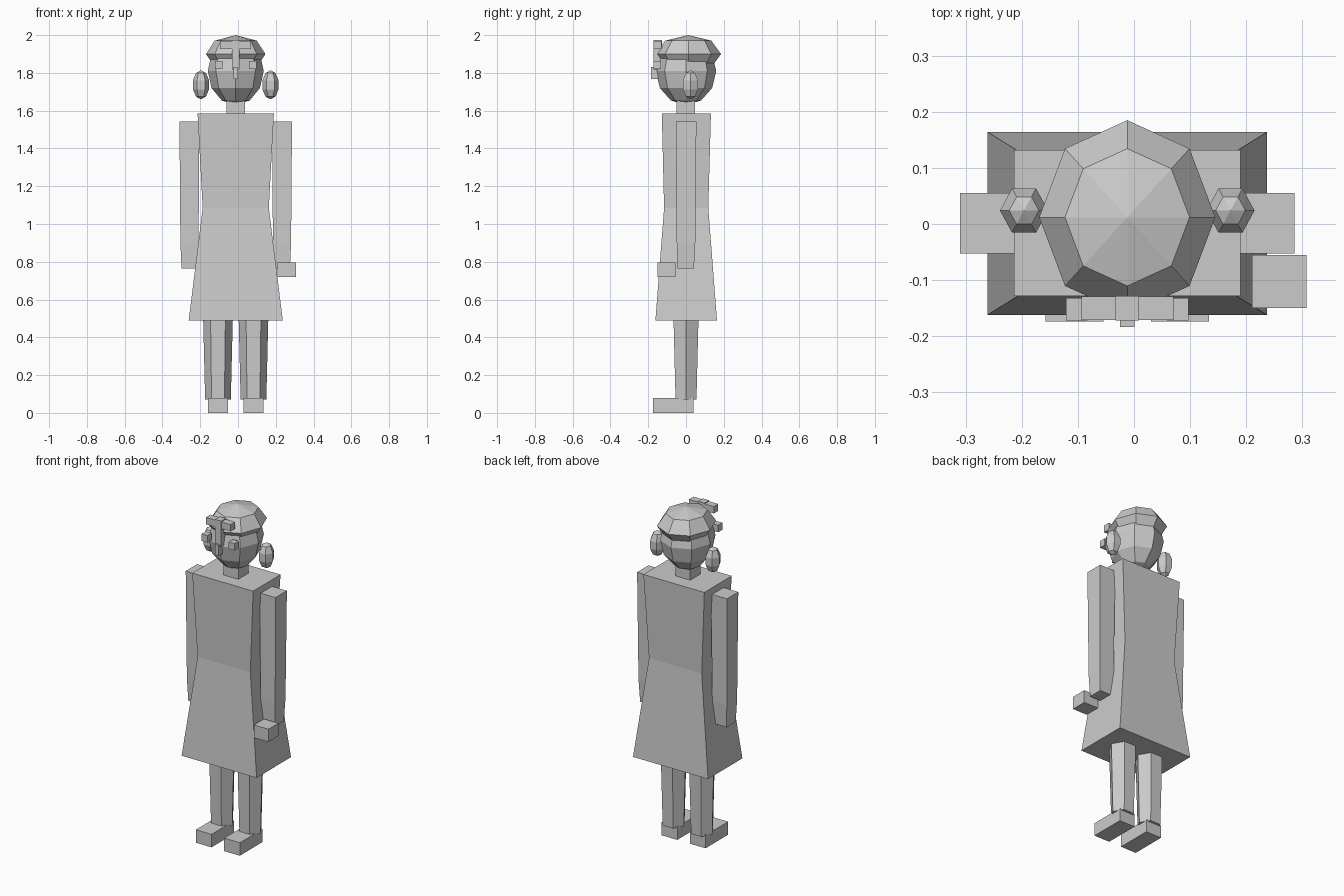
import bpy, bmesh
from math import sin, cos, pi, sqrt

cube = bpy.data.objects.get("Cube")
if cube:
    bpy.data.objects.remove(cube)

MID = -0.012  # x of the figure's axis

grey = bpy.data.materials.new("plain_grey")
grey.use_nodes = True
colour = (0.6, 0.6, 0.6, 1)
grey.diffuse_color = colour
grey.node_tree.nodes["Principled BSDF"].inputs["Base Color"].default_value = colour


def loft(name, sides, sections, phase=0.0):
    """Stack of regular rings (cx, cy, rx, ry, z), closed at both ends."""
    bm = bmesh.new()
    rings = []
    for cx, cy, rx, ry, z in sections:
        angles = [phase + 2 * pi * i / sides for i in range(sides)]
        rings.append([bm.verts.new((cx + rx * cos(a), cy + ry * sin(a), z)) for a in angles])
    for low, high in zip(rings, rings[1:]):
        for i in range(sides):
            j = (i + 1) % sides
            bm.faces.new((low[i], low[j], high[j], high[i]))
    bm.faces.new(rings[0][::-1])
    bm.faces.new(rings[-1])
    bmesh.ops.remove_doubles(bm, verts=bm.verts, dist=0.0001)
    bmesh.ops.recalc_face_normals(bm, faces=bm.faces)
    mesh = bpy.data.meshes.new(name)
    bm.to_mesh(mesh)
    bm.free()
    mesh.materials.append(grey)
    obj = bpy.data.objects.new(name, mesh)
    bpy.context.collection.objects.link(obj)
    return obj


def square_loft(name, sections):
    """Four-sided loft, rx and ry being half widths."""
    k = sqrt(2)
    return loft(name, 4, [(x, y, a * k, b * k, z) for x, y, a, b, z in sections], pi / 4)


def box(name, x, y, z):
    """Box from its (low, high) range on each axis."""
    cx, cy = sum(x) / 2, sum(y) / 2
    a, b = (x[1] - x[0]) / 2, (y[1] - y[0]) / 2
    return square_loft(name, [(cx, cy, a, b, h) for h in z])


def ball(name, sides, rings, centre, radii):
    """Faceted ellipsoid."""
    cx, cy, cz = centre
    rx, ry, rz = radii
    sections = []
    for i in range(rings + 1):
        t = pi * i / rings
        s = max(sin(t), 0.00001)
        sections.append((cx, cy, rx * s, ry * s, cz - rz * cos(t)))
    return loft(name, sides, sections)


# Dress and neck
square_loft("dress", [(MID, 0.001, 0.249, 0.163, 0.49),
                      (MID, 0.001, 0.175, 0.117, 1.085),
                      (MID, 0.002, 0.202, 0.13, 1.585)])
box("neck", (MID - 0.049, MID + 0.049), (-0.05, 0.047), (1.57, 1.69))

# Head and hair cap
ball("head", 8, 6, (MID, 0.0, 1.81), (0.148, 0.16, 0.18))
ball("hair_cap", 8, 4, (MID, 0.012, 1.9), (0.157, 0.173, 0.1))

# Paired parts
for side, label in ((-1, "right"), (1, "left")):
    x = MID + side * 0.184
    ball(label + "_hair_bun", 6, 5, (x, 0.024, 1.737), (0.045, 0.048, 0.077))

    x = MID + side * 0.09
    box(label + "_eye", (x - 0.019, x + 0.019), (-0.172, -0.132), (1.82, 1.862))

    x = MID + side * 0.245
    square_loft(label + "_arm", [(MID + side * 0.25, -0.001, 0.037, 0.043, 0.764),
                                 (x, 0, 0.048, 0.049, 0.9),
                                 (x, 0.001, 0.053, 0.054, 1.543)])

    x = MID + side * 0.094
    loft(label + "_leg", 6, [(x, 0, 0.068, 0.064, 0.07), (x, 0, 0.079, 0.077, 0.52)])
    box(label + "_foot", (x - 0.052, x + 0.052), (-0.174, 0.04), (0, 0.078))

# Single hand held forward
box("left_hand", (0.21, 0.307), (-0.15, -0.055), (0.72, 0.796))

# Fringe, nose bridge and nose tip
box("fringe_bar", (MID - 0.082, MID + 0.082), (-0.171, -0.129), (1.927, 1.968))
box("nose_bridge", (MID - 0.021, MID + 0.021), (-0.172, -0.128), (1.817, 1.973))
box("nose_tip", (MID - 0.013, MID + 0.013), (-0.184, -0.148), (1.767, 1.83))
